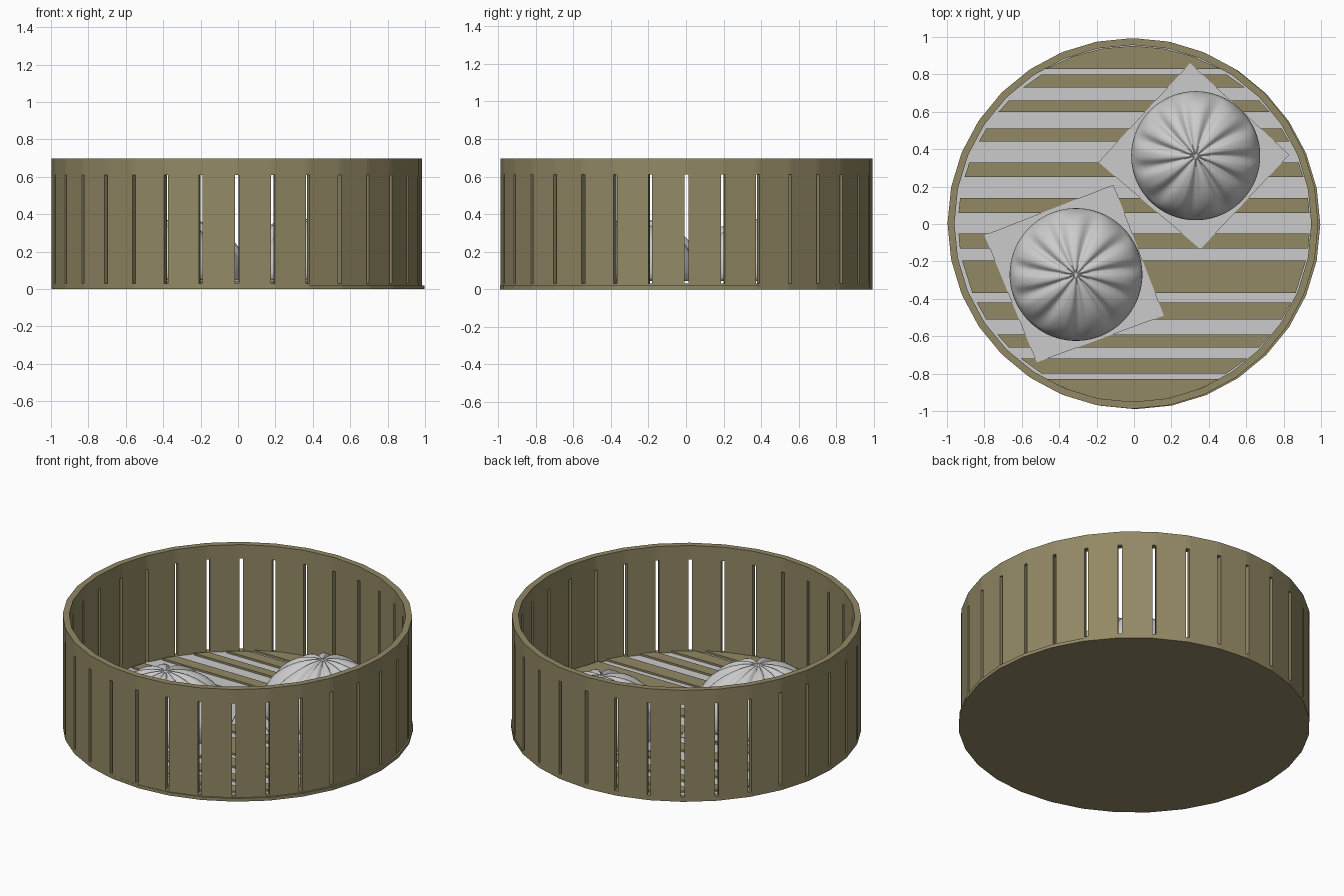
import bpy, bmesh, math
from math import sin, cos, pi, tau, sqrt

if "Cube" in bpy.data.objects:
    bpy.data.objects.remove(bpy.data.objects["Cube"])

SEG = 32
CX, CY = -0.006, 0.003


def material(name, col):
    m = bpy.data.materials.new(name)
    m.diffuse_color = (*col, 1)
    m.use_nodes = True
    m.node_tree.nodes["Principled BSDF"].inputs["Base Color"].default_value = m.diffuse_color
    return m


bamboo = material("bamboo", (0.29, 0.25, 0.13))


def finish(bm, name, mat=None, smooth=False):
    bmesh.ops.remove_doubles(bm, verts=bm.verts, dist=1e-6)
    bmesh.ops.recalc_face_normals(bm, faces=bm.faces)
    me = bpy.data.meshes.new(name)
    bm.to_mesh(me)
    bm.free()
    for p in me.polygons:
        p.use_smooth = smooth
    ob = bpy.data.objects.new(name, me)
    bpy.context.collection.objects.link(ob)
    if mat:
        me.materials.append(mat)
    return ob


# Wall: 32-sided band with a narrow open slit at every corner
def wall():
    bm = bmesh.new()
    levels, half = [0.0, 0.03, 0.61, 0.697], 0.0105
    angles = [i * tau / SEG + s * half for i in range(SEG) for s in (-1, 1)]
    n = len(angles)
    grid = [[[bm.verts.new((CX + r * cos(a), CY + r * sin(a), z)) for z in levels]
             for a in angles] for r in (0.99, 0.953)]
    out, inn = grid

    def side(i, k0, k1):
        bm.faces.new((out[i][k0], out[i][k1], inn[i][k1], inn[i][k0]))

    for i in range(n):
        j = (i + 1) % n
        slit = i % 2 == 0
        for k in range(3):
            if slit and k == 1:
                side(i, 1, 2)
                side(j, 1, 2)
                continue
            for g in grid:
                bm.faces.new((g[i][k], g[j][k], g[j][k + 1], g[i][k + 1]))
        for k in ((0, 1, 2, 3) if slit else (0, 3)):
            bm.faces.new((out[i][k], out[j][k], inn[j][k], inn[i][k]))
    finish(bm, "steamer_wall", bamboo)


def disc(name, r, z0, z1, x, y, mat=None):
    bm = bmesh.new()
    bmesh.ops.create_cone(bm, cap_ends=True, segments=SEG, radius1=r, radius2=r, depth=z1 - z0)
    bmesh.ops.translate(bm, verts=bm.verts, vec=(x, y, (z0 + z1) / 2))
    finish(bm, name, mat)


# Prism from a flat outline
def slab(name, pts, z0, z1, mat=None):
    bm = bmesh.new()
    f = bm.faces.new([bm.verts.new((x, y, z0)) for x, y in pts])
    ext = bmesh.ops.extrude_face_region(bm, geom=[f])
    top = [v for v in ext["geom"] if isinstance(v, bmesh.types.BMVert)]
    bmesh.ops.translate(bm, verts=top, vec=(0, 0, z1 - z0))
    return finish(bm, name, mat)


wall()
disc("base_disc", 0.988, 0.0, 0.02, 0.008, -0.002, bamboo)
disc("floor_liner", 0.955, 0.018, 0.03, CX, CY)

# Floor slats trimmed to the round wall, with wide end pieces
R = 0.94
for i, (a, b) in enumerate([(-0.80, -0.72), (-0.66, -0.59), (-0.51, -0.42), (-0.37, -0.195),
                            (-0.13, -0.05), (0.06, 0.14), (0.25, 0.33), (0.44, 0.51),
                            (0.60, 0.66), (0.73, 0.80)]):
    xa, xb = sqrt(R * R - a * a), sqrt(R * R - b * b)
    slab(f"floor_slat_{i}", [(-xa, a), (xa, a), (xb, b), (-xb, b)], 0.025, 0.042, bamboo)
for s, nm in ((1, "back"), (-1, "front")):
    a0 = math.asin(0.83 / 0.952)
    pts = [(CX + 0.952 * cos(a0 + t * (pi - 2 * a0) / 6),
            s * 0.952 * sin(a0 + t * (pi - 2 * a0) / 6)) for t in range(7)]
    slab(f"floor_end_{nm}", pts, 0.025, 0.042, bamboo)

# Paper squares under the buns
slab("paper_front", [(-0.80, -0.06), (-0.11, 0.21), (0.16, -0.49), (-0.52, -0.74)], 0.045, 0.05)
slab("paper_back", [(0.30, 0.86), (-0.19, 0.33), (0.355, -0.135), (0.83, 0.37)], 0.045, 0.05)


# Bun: dome with twisted pleats that fade out towards the edge
def bun(name, x, y, r, h, turn):
    bm = bmesh.new()
    n, rows, z0, folds = 120, 36, 0.05, 11
    prev = None
    apex = bm.verts.new((x, y, z0 + h * 0.97))
    for k in range(1, rows + 1):
        t = k / rows
        ph = t * 1.85
        rr = r * sin(ph)
        zz = h * cos(ph) if ph < pi / 2 else 0.17 * cos(ph)
        fade = sin(min(1, t / 0.72) * pi) ** 0.8 if t < 0.72 else 0
        ring = []
        for j in range(n):
            a = j * tau / n
            w = folds * (a + turn) + 1.6 * t + 0.9 * sin(2 * a + turn)
            groove = (0.5 - 0.5 * sin(w)) ** 2.2
            d = 1 - 0.105 * fade * groove
            ring.append(bm.verts.new((x + rr * d * cos(a), y + rr * d * sin(a),
                                      z0 + 0.047 + (zz - 0.047) * d)))
        if prev:
            for j in range(n):
                m = (j + 1) % n
                bm.faces.new((prev[j], prev[m], ring[m], ring[j]))
        else:
            for j in range(n):
                bm.faces.new((apex, ring[j], ring[(j + 1) % n]))
        prev = ring
    bm.faces.new(prev)
    # sink the underside down onto the paper
    low = min(v.co.z for v in bm.verts)
    for v in bm.verts:
        v.co.z = z0 + (v.co.z - low) * h / (h + z0 - low)
    finish(bm, name, None, True)


bun("bun_front", -0.31, -0.27, 0.355, 0.325, 0.2)
bun("bun_back", 0.33, 0.365, 0.345, 0.325, 0.9)
